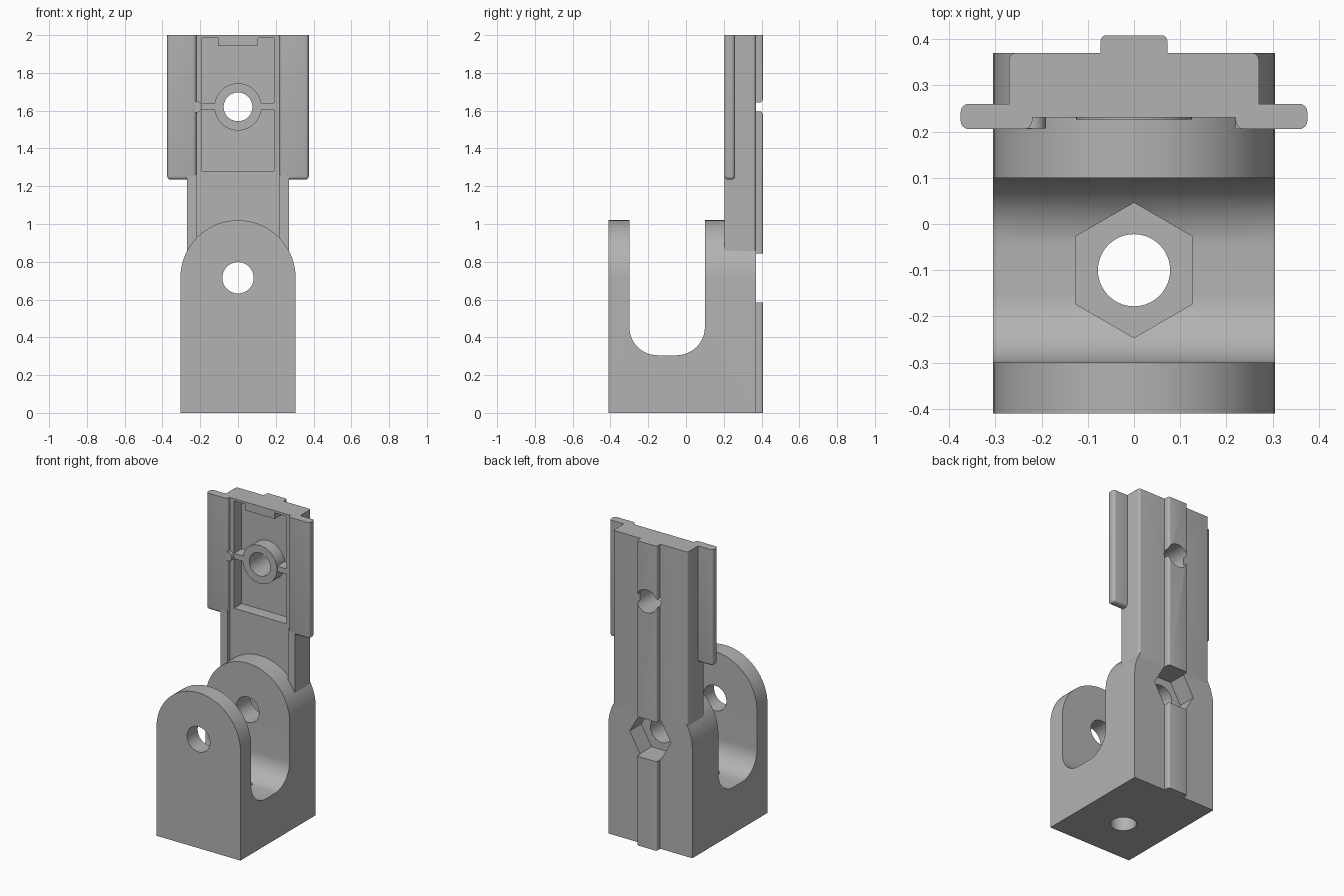
import bpy, bmesh, math
from mathutils import Vector

if "Cube" in bpy.data.objects:
    bpy.data.objects.remove(bpy.data.objects["Cube"])

grey = bpy.data.materials.new("plain grey")
grey.use_nodes = True
COLOUR = (0.45, 0.45, 0.45, 1)
grey.diffuse_color = COLOUR
grey.node_tree.nodes["Principled BSDF"].inputs["Base Color"].default_value = COLOUR

PLACE = {"x": lambda u, v, t: (t, u, v),
         "y": lambda u, v, t: (u, t, v),
         "z": lambda u, v, t: (u, v, t)}


def prism(name, pts, axis, lo, hi):
    """Extrude a flat outline along an axis."""
    bm = bmesh.new()
    face = bm.faces.new([bm.verts.new(PLACE[axis](u, v, lo)) for u, v in pts])
    out = bmesh.ops.extrude_face_region(bm, geom=[face])
    shift = Vector(PLACE[axis](0, 0, hi - lo))
    bmesh.ops.translate(bm, vec=shift,
                        verts=[g for g in out["geom"] if isinstance(g, bmesh.types.BMVert)])
    bmesh.ops.recalc_face_normals(bm, faces=bm.faces[:])
    mesh = bpy.data.meshes.new(name)
    bm.to_mesh(mesh)
    bm.free()
    mesh.materials.append(grey)
    obj = bpy.data.objects.new(name, mesh)
    bpy.context.collection.objects.link(obj)
    return obj


def box(name, x, y, z):
    return prism(name, [(x[0], y[0]), (x[1], y[0]), (x[1], y[1]), (x[0], y[1])], "z", *z)


def arc(cu, cv, r, start, end, n):
    angles = [math.radians(start + (end - start) * i / n) for i in range(n + 1)]
    return [(cu + r * math.cos(a), cv + r * math.sin(a)) for a in angles]


def ring(cu, cv, r, n=48, turn=0):
    return arc(cu, cv, r, turn, turn + 360, n)[:-1]


def round_edges(obj, width, rule):
    """Bevel the edges whose two end points satisfy the rule."""
    bm = bmesh.new()
    bm.from_mesh(obj.data)
    edges = [e for e in bm.edges if rule(e.verts[0].co, e.verts[1].co)]
    bmesh.ops.bevel(bm, geom=edges, offset=width, segments=4, profile=0.5, affect="EDGES")
    bm.to_mesh(obj.data)
    bm.free()


def cut(obj, *cutters):
    bpy.context.view_layer.objects.active = obj
    for cutter in cutters:
        cutter.hide_render = True
        mod = obj.modifiers.new("cut", "BOOLEAN")
        mod.operation = "DIFFERENCE"
        mod.solver = "EXACT"
        mod.object = cutter
        bpy.ops.object.modifier_apply(modifier=mod.name)


W, PIN, BOLT, BACK = 0.305, 0.715, 1.62, 0.37

# Cutters
slot = prism("slot_cutter", [(-0.3, 1.2)] + arc(-0.15, 0.455, 0.15, 180, 270, 12)
             + arc(-0.05, 0.455, 0.15, 270, 360, 12) + [(0.1, 1.2)], "x", -0.5, 0.5)
pin_hole = prism("pin_cutter", ring(0, PIN, 0.083), "y", -0.6, 0.6)
pin_hex = prism("pin_nut_cutter", ring(0, PIN, 0.15, 6), "y", 0.25, 0.6)
base_hole = prism("base_cutter", ring(0, -0.1, 0.078), "z", -0.2, 0.5)
base_hex = prism("base_nut_cutter", ring(0, -0.1, 0.146, 6, 30), "z", 0.17, 0.5)
bolt_hole = prism("bolt_cutter", ring(0, BOLT, 0.076), "y", 0.1, 0.6)
pocket = box("pocket_cutter", (-0.19, 0.19), (0.1, 0.31), (1.28, 1.985))

# Forked base with two rounded lugs
clevis = prism("clevis", [(-W, 0), (W, 0)] + arc(0, PIN, W, 0, 180, 48), "y", -0.41, BACK)
cut(clevis, slot, pin_hole, pin_hex, base_hole, base_hex)

# Upright shank with a front pocket
shank = box("shank", (-0.27, 0.27), (0.23, BACK), (0.85, 2))
round_edges(shank, 0.015, lambda a, b: a.y > 0.36 and b.y > 0.36 and abs(a.z - b.z) > 0.1)
cut(shank, pocket, bolt_hole)

# Boss, webs and lip inside the pocket
boss = prism("bolt_boss", ring(0, BOLT, 0.125), "y", 0.226, 0.315)
cut(boss, bolt_hole)
lip = box("pocket_lip", (-0.105, 0.105), (0.23, 0.315), (1.945, 1.99))
parts = [clevis, shank, boss, lip]

# Side flanges, lower rails and webs
for side, s in (("right", -1), ("left", 1)):
    def span(a, b):
        return tuple(sorted((s * a, s * b)))
    flange = box(side + "_flange", span(0.22, 0.375), (0.205, 0.26), (1.235, 2))
    round_edges(flange, 0.018, lambda a, b: min(a.z, b.z) < 1.9)
    rail = box(side + "_rail", span(0.22, 0.27), (0.205, 0.24), (0.85, 1.26))
    web = box(side + "_web", span(0.115, 0.195), (0.23, 0.315), (1.605, 1.64))
    parts += [flange, rail, web]

# Small locating bump beside the right flange
parts.append(prism("locating_bump", ring(-0.22, BOLT, 0.03, 24), "y", 0.207, 0.24))

# Back spine, interrupted by the nut socket and the bolt hole
spine = box("back_spine", (-0.072, 0.072), (0.36, 0.408), (0, 2))
round_edges(spine, 0.012, lambda a, b: a.y > 0.4 and b.y > 0.4 and abs(a.z - b.z) > 0.1)
cut(spine, pin_hex, bolt_hole)
parts.append(spine)

for cutter in (slot, pin_hole, pin_hex, base_hole, base_hex, bolt_hole, pocket):
    bpy.data.objects.remove(cutter)

# Smooth curved walls, crisp edges
bpy.ops.object.select_all(action="DESELECT")
for obj in parts:
    obj.select_set(True)
bpy.context.view_layer.objects.active = clevis
bpy.ops.object.shade_smooth_by_angle(angle=math.radians(30))
